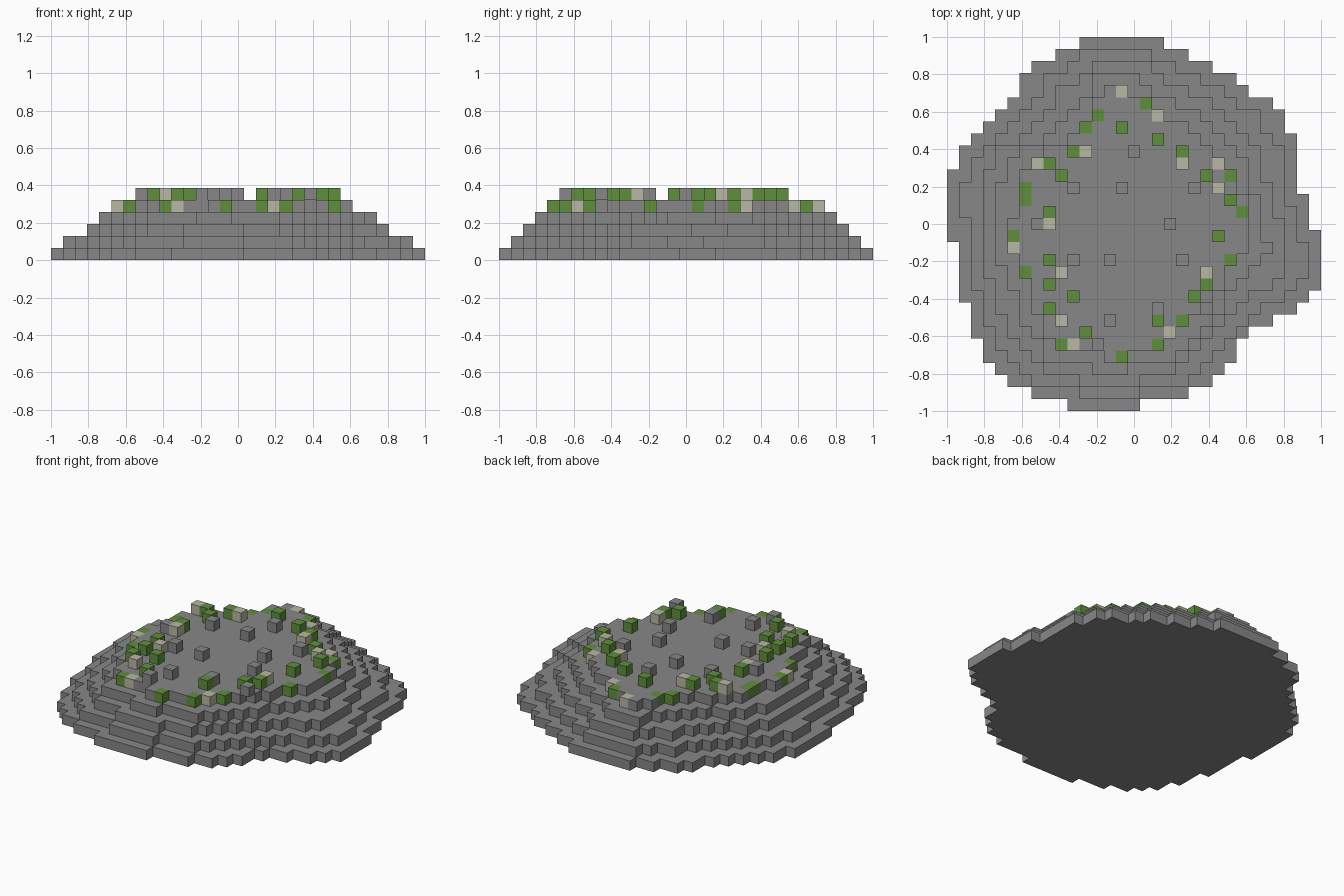
import bpy
import bmesh
import math
from mathutils import Vector

cube = bpy.data.objects.get("Cube")
if cube:
    bpy.data.objects.remove(cube, do_unlink=True)

GRID = 31
UNIT = 2 / GRID
TERRACES = 5


def make_material(name, color):
    mat = bpy.data.materials.new(name)
    mat.use_nodes = True
    mat.diffuse_color = (*color, 1)
    mat.node_tree.nodes["Principled BSDF"].inputs["Base Color"].default_value = (*color, 1)
    return mat


STONE = make_material("stone grey", (0.245, 0.245, 0.245))
MOSS = make_material("moss green", (0.115, 0.275, 0.045))
PALE = make_material("pale stone", (0.48, 0.48, 0.375))

# Matching bends of the lowest and highest outlines: (row from the back, left, right)
BASE = [(0, 11, 18), (2, 7, 22), (5, 5, 27), (8, 2, 29), (11, 0, 29), (15, 0, 30),
        (17, 1, 31), (20, 1, 31), (22, 2, 29), (24, 2, 25), (28, 5, 22), (29, 7, 20),
        (30, 10, 16)]
PLATEAU = [(4, 13, 15), (6, 12, 18), (8, 10, 21), (10, 7, 23), (12, 6, 24), (14, 6, 25),
           (16, 5, 25), (17, 5, 25), (18, 6, 24), (21, 7, 22), (23, 8, 20), (25, 9, 18),
           (26, 13, 15)]


def terrace_rows(level):
    """Blend the two outlines and give the left and right end of each row."""
    blend = level / (TERRACES - 1)
    bends = [Vector(low).lerp(Vector(high), blend) for low, high in zip(BASE, PLATEAU)]
    rows = {}
    for start, end in zip(bends, bends[1:]):
        for row in range(math.ceil(start.x), math.floor(end.x) + 1):
            point = start.lerp(end, (row - start.x) / (end.x - start.x))
            # a tiny margin keeps exact halves rounding outwards
            rows[row] = (math.ceil(point.y - 0.501), math.floor(point.z + 0.501))
    return rows


plateau_rows = terrace_rows(TERRACES - 1)


def left_blocks(level, inset, *rows):
    return {(plateau_rows[row][0] + inset, row, level) for row in rows}


def right_blocks(level, inset, *rows):
    return {(plateau_rows[row][1] - 1 - inset, row, level) for row in rows}


# Blocks set into the rim, and blocks standing inside it
RIM, TOP = TERRACES - 1, TERRACES
rim_moss = left_blocks(RIM, 0, 6, 7, 12, 13, 16, 19, 25)
rim_moss |= right_blocks(RIM, 0, 5, 11, 14, 18, 23, 25, 26)
rim_pale = left_blocks(RIM, 0, 17) | left_blocks(RIM, 1, 25)
rim_pale |= right_blocks(RIM, 0, 4, 6, 10, 24)
top_moss = left_blocks(TOP, 1, 10, 20, 22) | left_blocks(TOP, 2, 9, 14, 18)
top_moss |= left_blocks(TOP, 3, 7, 11, 21, 24) | right_blocks(TOP, 1, 13, 20, 21)
top_moss |= right_blocks(TOP, 2, 9, 11, 16, 23) | right_blocks(TOP, 3, 8)
top_pale = left_blocks(TOP, 0, 10) | left_blocks(TOP, 1, 23)
top_pale |= left_blocks(TOP, 3, 9, 15, 19)
top_pale |= right_blocks(TOP, 1, 12, 19) | right_blocks(TOP, 3, 10)
LOOSE_STONES = [(15, 9), (10, 12), (14, 12), (20, 12), (18, 15), (7, 15), (10, 18),
                (13, 18), (19, 18), (17, 22), (21, 22), (13, 23), (12, 25)]
top_stone = {(col, row, TOP) for col, row in LOOSE_STONES}

# Collect the cells of every part
parts = [
    ("rim_moss_blocks", rim_moss, MOSS),
    ("rim_pale_blocks", rim_pale, PALE),
    ("top_moss_blocks", top_moss, MOSS),
    ("top_pale_blocks", top_pale, PALE),
    ("top_stone_blocks", top_stone, STONE),
]
for level in range(TERRACES):
    cells = {(col, row, level) for row, (left, right) in terrace_rows(level).items()
             for col in range(left, right)}
    parts.append((f"stone_terrace_{level + 1}", cells - rim_moss - rim_pale, STONE))
filled = set().union(*(cells for _, cells, _ in parts))

AXES = [Vector(v) for v in ((1, 0, 0), (0, 1, 0), (0, 0, 1))]


def build_blocks(name, cells, material):
    """Make the exposed sides of the cells, merged into large flat faces."""
    bm = bmesh.new()
    for col, row, level in sorted(cells):
        centre = Vector((col + 0.5 - GRID / 2, GRID / 2 - row - 0.5, level + 0.5))
        for i in range(3):
            for sign in (1, -1):
                n = AXES[i] * sign
                if (col + int(n.x), row - int(n.y), level + int(n.z)) in filled:
                    continue
                u, v = AXES[(i + 1) % 3], AXES[(i + 2) % 3] * sign
                corners = (-u - v, u - v, u + v, v - u)
                bm.faces.new([bm.verts.new((centre + (n + c) / 2) * UNIT) for c in corners])
    bmesh.ops.remove_doubles(bm, verts=bm.verts, dist=UNIT / 100)
    bmesh.ops.dissolve_limit(bm, angle_limit=0.02, verts=bm.verts, edges=bm.edges)
    mesh = bpy.data.meshes.new(name)
    bm.to_mesh(mesh)
    bm.free()
    mesh.materials.append(material)
    bpy.context.collection.objects.link(bpy.data.objects.new(name, mesh))


for part in parts:
    build_blocks(*part)
